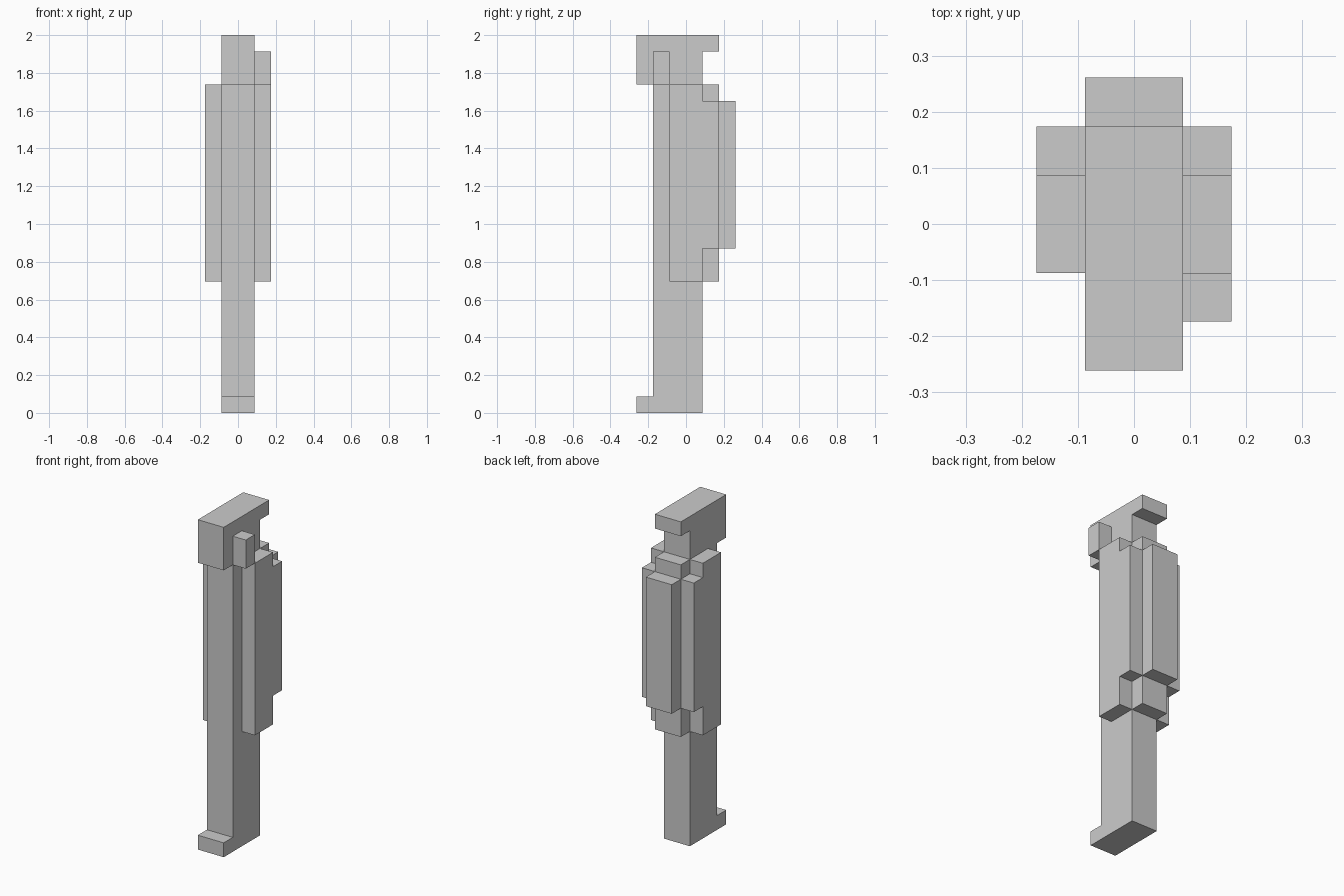
import bpy
import bmesh

if "Cube" in bpy.data.objects:
    bpy.data.objects.remove(bpy.data.objects["Cube"])

U = 2 / 23  # one block of the grid the model is built on


def extrude_profile(name, profile, x0, x1):
    """Extrude a (y, z) outline, given in blocks, from x0 to x1."""
    bm = bmesh.new()
    face = bm.faces.new([bm.verts.new((x0 * U, y * U, z * U)) for y, z in profile])
    out = bmesh.ops.extrude_face_region(bm, geom=[face])
    moved = [v for v in out["geom"] if isinstance(v, bmesh.types.BMVert)]
    bmesh.ops.translate(bm, verts=moved, vec=((x1 - x0) * U, 0, 0))
    bmesh.ops.recalc_face_normals(bm, faces=bm.faces)
    mesh = bpy.data.meshes.new(name)
    bm.to_mesh(mesh)
    bm.free()
    obj = bpy.data.objects.new(name, mesh)
    bpy.context.collection.objects.link(obj)
    return obj


# Central post with toe at the bottom and overhanging cap at the top
extrude_profile("post", [(-3, 0), (1, 0), (1, 22), (2, 22), (2, 23), (-3, 23),
                         (-3, 20), (-2, 20), (-2, 1), (-3, 1)], -1, 1)

# Stepped bulge on the back of the post
extrude_profile("back_bulge", [(1, 8), (2, 8), (2, 10), (3, 10), (3, 19),
                               (2, 19), (2, 20), (1, 20)], -1, 1)

# Stepped panels on both sides
side = [(-1, 8), (1, 8), (1, 10), (2, 10), (2, 19), (1, 19), (1, 20), (-1, 20)]
for label, x in (("left", -2), ("right", 1)):
    extrude_profile(label + "_side_panel", side, x, x + 1)

# Small knob on the right side of the cap
extrude_profile("side_knob", [(-2, 20), (-1, 20), (-1, 22), (-2, 22)], 1, 2)
